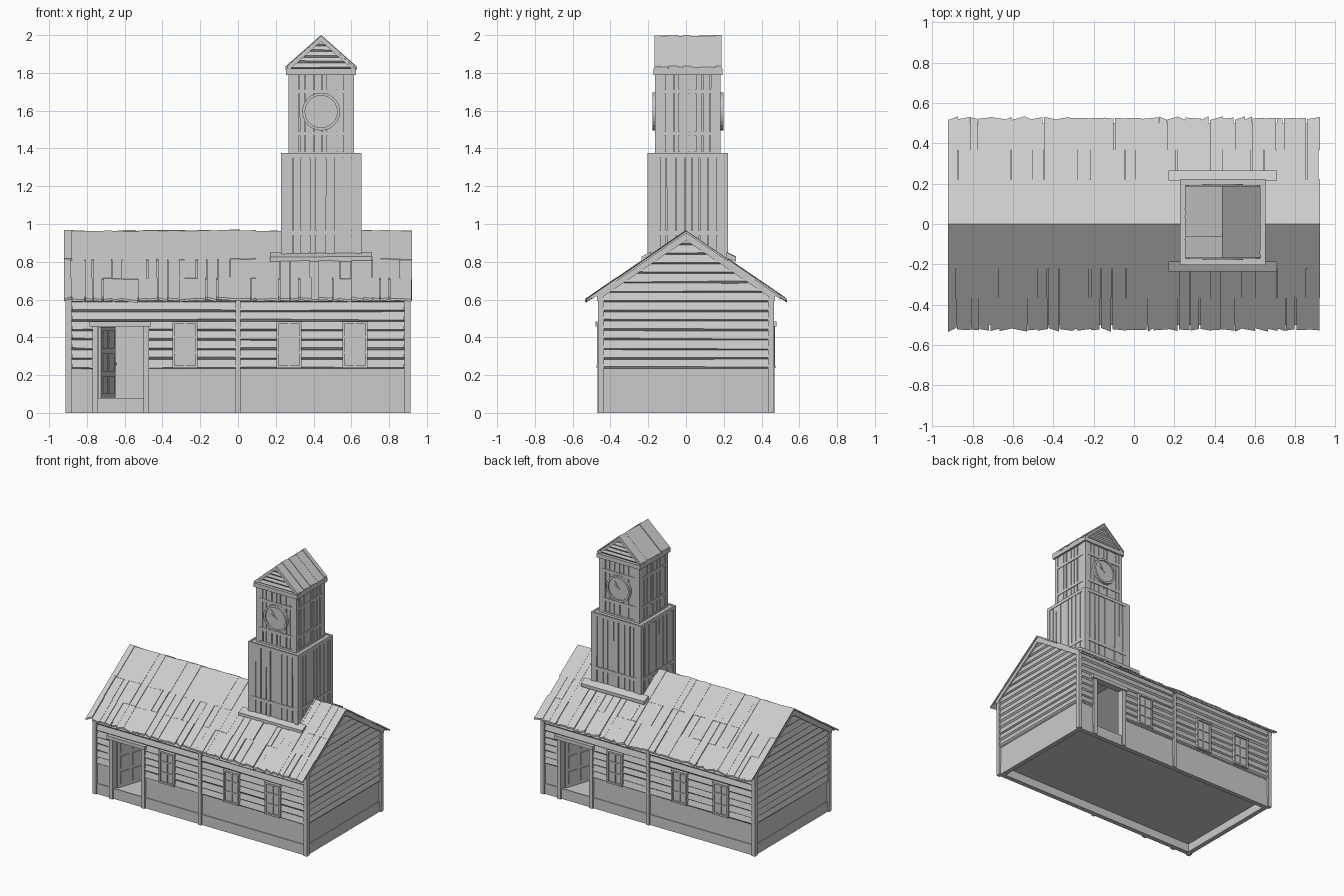
import bpy, bmesh, math, random
from mathutils import Matrix, Vector

random.seed(4)
if "Cube" in bpy.data.objects:
    bpy.data.objects.remove(bpy.data.objects["Cube"])

grey = bpy.data.materials.new("weathered_grey")
grey.use_nodes = True
COLOR = (0.6, 0.6, 0.6, 1)
grey.diffuse_color = COLOR
grey.node_tree.nodes["Principled BSDF"].inputs["Base Color"].default_value = COLOR


def jit(a):
    return random.uniform(-a, a)


def frame(deg, x=0, y=0):
    """Local frame of a wall: u runs along it, -d points out of it."""
    return Matrix.Translation((x, y, 0)) @ Matrix.Rotation(math.radians(deg), 4, "Z")


def solid(bm, M, pts):
    verts = [bm.verts.new(M @ Vector(p)) for p in pts]
    bmesh.ops.convex_hull(bm, input=verts)


def box(bm, M, u, d, z):
    solid(bm, M, [(a, b, c) for a in u for b in d for c in z])


def finish(bm, name):
    bmesh.ops.dissolve_limit(bm, angle_limit=0.005, verts=bm.verts, edges=bm.edges)
    bmesh.ops.recalc_face_normals(bm, faces=bm.faces)
    me = bpy.data.meshes.new(name)
    bm.to_mesh(me)
    bm.free()
    me.materials.append(grey)
    ob = bpy.data.objects.new(name, me)
    bpy.context.collection.objects.link(ob)
    return ob


def lap_board(bm, M, span, d, z0, z1, out=0.013):
    """Clapboard with a sloping lower lip; span(z) gives its two ends."""
    lip = [random.uniform(0.006, 0.014) for _ in range(2)]
    pts = []
    for i in range(2):
        pts += [(span(z0)[i], d, z0 + jit(0.002)),
                (span(z0)[i], d - out, z0 + lip[i]),
                (span(z1)[i], d - 0.002, z1), (span(z1)[i], d + 0.004, z1)]
    solid(bm, M, pts)


def planks(bm, M, u0, u1, d, z0, z1, n):
    """Row of uneven upright planks with narrow gaps."""
    step = (u1 - u0) / n
    cuts = [u0] + [u0 + step * (i + jit(0.2)) for i in range(1, n)] + [u1]
    for a, b in zip(cuts, cuts[1:]):
        out = random.uniform(0.006, 0.011)
        ends = [(a + random.uniform(0.001, 0.004), z) for z in (z0, z1)]
        ends += [(b - random.uniform(0.001, 0.004), z) for z in (z0, z1)]
        solid(bm, M, [(u, k, z) for u, z in ends for k in (d, d - out)])


def roof(name, M, half, span, ridge, eave, n, courses, thick, ragged):
    """Two slopes of rough boards on a thin deck, ridge along u."""
    bm = bmesh.new()
    def height(d):
        return ridge - (ridge - eave) * abs(d) / span
    for s in (-1, 1):
        solid(bm, M, [(u, s * d, height(d) - k) for u in (-half + 0.01, half - 0.01)
                      for d in (0, span - 0.025) for k in (0.008, thick)])
        cuts = [-half] + [-half + 2 * half * (i + jit(0.3)) / n for i in range(1, n)] + [half]
        for a, b in zip(cuts, cuts[1:]):
            lift, e0 = jit(0.003), jit(ragged)
            for c0, c1 in zip(courses, courses[1:]):
                last = c1 == courses[-1]
                lift += jit(0.002)
                gap = random.choice((0, 0, 0.003, 0.008)) if c0 > 0 else 0
                pts = []
                for u, e in ((a, e0), (b - gap, -e0)):
                    end = c1 * span + (e if last else 0)
                    for k in (0, 0.012):
                        pts += [(u, s * c0 * span, height(c0 * span) + lift - k),
                                (u, s * end, height(end) + lift - k)]
                solid(bm, M, pts)
    return finish(bm, name)


FRONT, BACK, LEFT, RIGHT = frame(0), frame(180), frame(90), frame(-90)
D, E = -0.448, -0.895              # wall planes of the long sides and the ends
DOOR = (-0.74, -0.5)
WINDOWS = (-0.28, 0.27, 0.62)

# Wall shell, open below the floor
bm = bmesh.new()
for M in (FRONT, BACK):
    dd = (D, D + 0.03)
    box(bm, M, (E, DOOR[0]), dd, (0, 0.63))
    box(bm, M, (DOOR[1], -E), dd, (0, 0.63))
    box(bm, M, DOOR, dd, (0, 0.07))
    box(bm, M, DOOR, dd, (0.46, 0.63))
for M in (LEFT, RIGHT):
    solid(bm, M, [(u, d, z) for d in (E, E + 0.03)
                  for u, z in ((D, 0), (-D, 0), (-D, 0.63), (D, 0.63), (0, 0.935))])
finish(bm, "wall_shell")
bm = bmesh.new()
box(bm, FRONT, (E + 0.01, -E - 0.01), (D + 0.01, -D - 0.01), (0.064, 0.074))
finish(bm, "floor")

# Clapboards
bm = bmesh.new()
STEP = 0.0505
for M in (FRONT, BACK):
    for i in range(8):
        z = 0.232 + i * STEP
        door_row = z < 0.45
        runs = [(-0.88, -0.77), (-0.475, -0.012)] if door_row else [(-0.88, -0.012)]
        for run in runs + [(0.012, 0.88)]:
            lap_board(bm, M, lambda z: run, D, z, z + STEP)
for M in (LEFT, RIGHT):
    def gable_span(z):
        w = max(0.004, min(0.44, (0.935 - z) / 0.68))
        return -w, w
    for i in range(14):
        z = 0.232 + i * STEP
        lap_board(bm, M, gable_span, E, z, min(z + STEP, 0.932))
finish(bm, "clapboards")

# Plinth rails, posts and gable trim
bm = bmesh.new()
for M, d, w, posts in ((FRONT, D, 0.9, 1), (BACK, D, 0.9, 1), (LEFT, E, 0.45, 0), (RIGHT, E, 0.45, 0)):
    box(bm, M, (-w, w), (d - 0.006, d), (0, 0.08))
    if posts:
        box(bm, M, (-w, DOOR[0]), (d - 0.004, d), (0.225, 0.236))
        box(bm, M, (DOOR[1], w), (d - 0.004, d), (0.225, 0.236))
        box(bm, M, (-0.013, 0.013), (d - 0.018, d), (0, 0.61))
        for u in (-0.77, DOOR[1]):
            box(bm, M, (u, u + 0.03), (d - 0.02, d + 0.03), (0, 0.46))
        box(bm, M, (-0.785, -0.46), (d - 0.03, d), (0.457, 0.485))
    else:
        box(bm, M, (-w, w), (d - 0.004, d), (0.225, 0.236))
        for s in (-1, 1):
            solid(bm, M, [(s * u, k, 0.945 - 0.68 * u - h) for u in (0, 0.47)
                          for k in (d - 0.018, d) for h in (0, 0.032)])
for sx in (-1, 1):
    for sy in (-1, 1):
        box(bm, FRONT, (sx * 0.882, sx * 0.912), (sy * 0.435, sy * 0.465), (0, 0.63))
finish(bm, "posts_and_trim")

# Windows
bm = bmesh.new()
for M in (FRONT, BACK):
    for c in WINDOWS:
        z0, z1, w = 0.238, 0.485, 0.066
        box(bm, M, (c - w, c + w), (D - 0.013, D), (z0, z1))
        for s in (-1, 1):
            box(bm, M, (c + s * w, c + s * (w - 0.013)), (D - 0.024, D), (z0, z1))
        for a, b in ((z0, z0 + 0.013), (z1 - 0.013, z1)):
            box(bm, M, (c - w, c + w), (D - 0.026, D), (a, b))
        box(bm, M, (c - 0.005, c + 0.005), (D - 0.02, D), (z0, z1))
        for t in (1 / 3, 2 / 3):
            z = z0 + (z1 - z0) * t
            box(bm, M, (c - w, c + w), (D - 0.02, D), (z - 0.005, z + 0.005))
finish(bm, "windows")

# Doors standing open inward
bm = bmesh.new()
for M in (FRONT, BACK):
    H = M @ frame(71, -0.732, -0.425)
    box(bm, H, (0, 0.235), (-0.006, 0.006), (0.076, 0.456))
    for u in (0.025, 0.13):
        for z in (0.1, 0.22, 0.34):
            box(bm, H, (u, u + 0.08), (-0.011, 0.011), (z, z + 0.095))
    for s in (-1, 1):
        bmesh.ops.create_icosphere(bm, subdivisions=1, radius=0.009,
                                   matrix=H @ Matrix.Translation((0.222, s * 0.013, 0.26)))
finish(bm, "doors")

roof("main_roof", FRONT, 0.922, 0.525, 0.965, 0.605, 34, (0, 0.42, 0.7, 1), 0.022, 0.01)

# Tower: two plank stages with corner posts and rails
CX, CY = 0.44, 0.01
stages = (("lower_tower", 0.2, 0.8, 1.37, 9, ((0.94, 0.965), (1.35, 1.375))),
          ("upper_tower", 0.16, 1.37, 1.8, 8, ((1.37, 1.385), (1.468, 1.49), (1.69, 1.712))))
for name, r, z0, z1, n, rails in stages:
    bm = bmesh.new()
    box(bm, frame(0, CX, CY), (-r, r), (-r, r), (z0 - 0.02, z1))
    for deg in (0, 90, 180, 270):
        M = frame(deg, CX, CY)
        planks(bm, M, -r, r, -r, z0, z1, n)
        for a, b in rails:
            box(bm, M, (-r - 0.01, r + 0.01), (-r - 0.013, -r), (a, b))
        box(bm, M, (-r - 0.013, -r + 0.016), (-r - 0.013, -r + 0.016), (z0, z1))
    finish(bm, name)

# Flashing boards lying on the roof at the tower foot
bm = bmesh.new()
for deg in (0, 180):
    solid(bm, frame(deg, CX, 0.015), [(u, d, z + 0.006 * (u > 0) * 0.5) for u in (-0.27, 0.27)
          for d, z in ((-0.25, 0.8), (-0.25, 0.825), (-0.2, 0.82), (-0.2, 0.85))])
finish(bm, "tower_foot_boards")

# Tower cap, gables and roof
bm = bmesh.new()
box(bm, frame(0, CX, CY), (-0.185, 0.185), (-0.183, 0.183), (1.79, 1.822))
for deg in (0, 180):
    M = frame(deg, CX, CY)
    solid(bm, M, [(u, d, z) for d in (-0.16, 0) for u, z in ((-0.17, 1.82), (0.17, 1.82), (0, 1.975))])
    def small_span(z):
        w = max(0.003, (1.975 - z) * 1.05)
        return -w, w
    for i in range(5):
        lap_board(bm, M, small_span, -0.16, 1.822 + i * 0.03, 1.852 + i * 0.03, 0.01)
    for s in (-1, 1):
        solid(bm, M, [(s * u, k, 1.987 - 0.9 * u - h) for u in (0, 0.175)
                      for k in (-0.176, -0.16) for h in (0, 0.02)])
finish(bm, "tower_cap")
roof("tower_roof", frame(90, CX, CY), 0.178, 0.187, 1.997, 1.832, 9, (0, 1), 0.016, 0.004)

# Clocks
bm = bmesh.new()
for deg in (0, 180):
    M = frame(deg, CX, CY)
    turn = Matrix.Rotation(math.pi / 2, 4, "X")
    for rad, d0, d1 in ((0.088, -0.178, -0.15),):
        bmesh.ops.create_cone(bm, cap_ends=True, segments=24, radius1=rad, radius2=rad, depth=d1 - d0,
                              matrix=M @ Matrix.Translation((0, (d0 + d1) / 2, 1.595)) @ turn)
    for i in range(24):
        pts = []
        for j in (i, i + 1):
            a = j * math.tau / 24
            pts += [(q * math.cos(a), d, 1.595 + q * math.sin(a))
                    for q in (0.085, 0.1) for d in (-0.188, -0.16)]
        solid(bm, M, pts)
    for ang, length in ((150, 0.05), (125, 0.07)):
        R = M @ Matrix.Translation((0, 0, 1.595)) @ Matrix.Rotation(-math.radians(ang), 4, "Y")
        box(bm, R, (-0.01, length), (-0.182, -0.178), (-0.003, 0.003))
finish(bm, "clocks")
